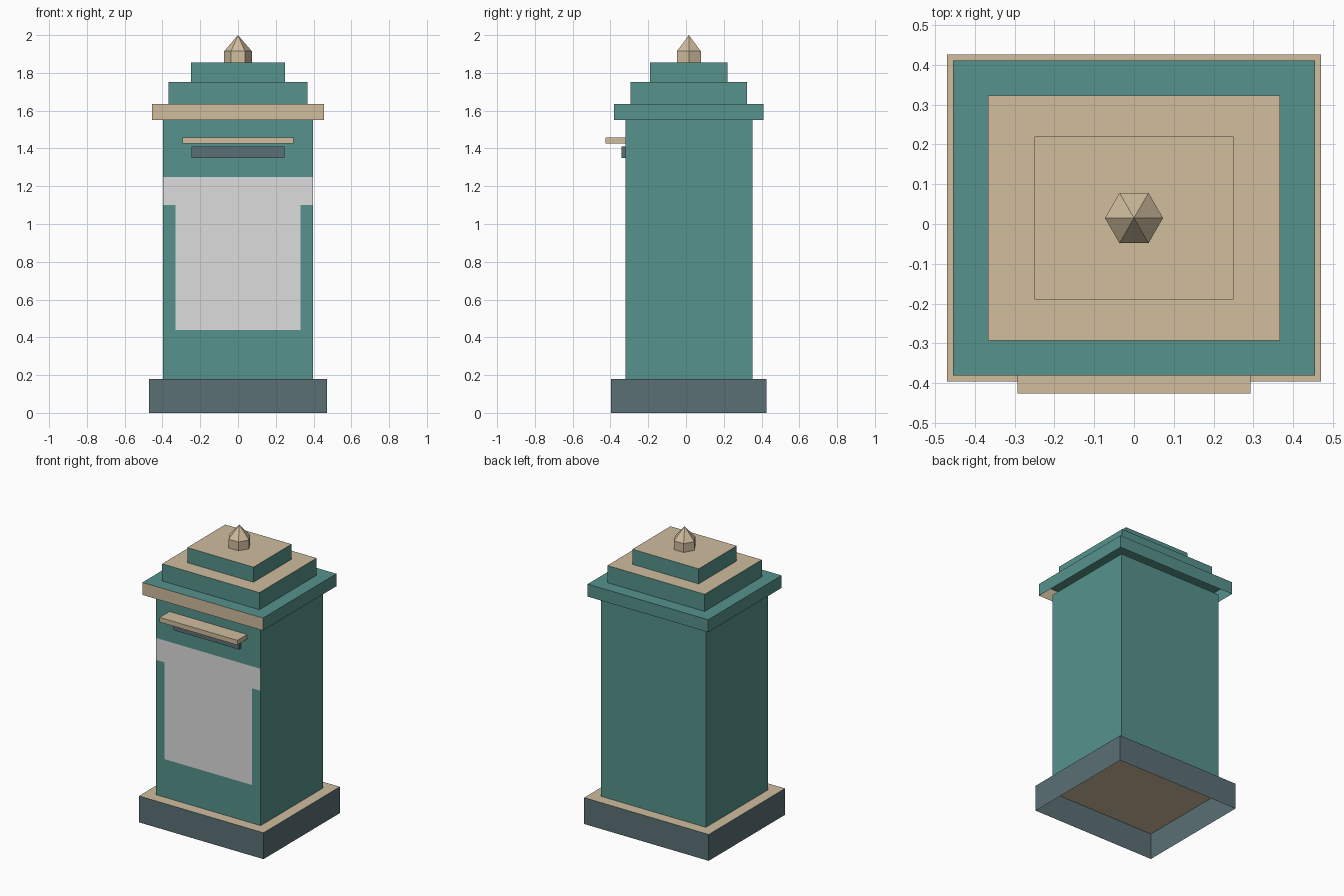
import bpy, bmesh, math
from mathutils import Vector

cube = bpy.data.objects.get("Cube")
if cube:
    bpy.data.objects.remove(cube, do_unlink=True)


def material(name, rgb):
    linear = [((c / 255 + 0.055) / 1.055) ** 2.4 for c in rgb] + [1]
    mat = bpy.data.materials.new(name)
    mat.use_nodes = True
    mat.diffuse_color = linear
    mat.node_tree.nodes["Principled BSDF"].inputs["Base Color"].default_value = linear
    return mat


TEAL = material("teal", (86, 146, 140))
SLATE = material("slate", (91, 112, 118))
TAN = material("tan", (208, 189, 158))
GREY = material("light_grey", (220, 220, 220))

MID_Y = 0.015  # depth centre of the pillar
UP, FRONT = Vector((0, 0, 1)), Vector((0, -1, 0))


def finish(name, bm, mats):
    mesh = bpy.data.meshes.new(name)
    bm.to_mesh(mesh)
    bm.free()
    for mat in mats:
        mesh.materials.append(mat)
    obj = bpy.data.objects.new(name, mesh)
    bpy.context.collection.objects.link(obj)
    return obj


def box_mesh(half_x, y, z, open_dirs=()):
    """Box between two depths and two heights, without the faces in open_dirs."""
    bm = bmesh.new()
    bmesh.ops.create_cube(bm, size=1)
    for v in bm.verts:
        v.co = (2 * half_x * v.co.x, y[v.co.y > 0], z[v.co.z > 0])
    bm.normal_update()
    gone = [f for f in bm.faces if any(f.normal.dot(d) > 0.9 for d in open_dirs)]
    bmesh.ops.delete(bm, geom=gone, context="FACES")
    return bm


def box(name, half_x, y, z, mats, accent=None, open_dirs=()):
    """Box whose face towards accent takes the second material."""
    bm = box_mesh(half_x, y, z, open_dirs)
    for f in bm.faces:
        f.material_index = int(accent is not None and f.normal.dot(accent) > 0.9)
    return finish(name, bm, mats)


def around(half_y):
    return (MID_Y - half_y, MID_Y + half_y)


# Plinth and stepped roof, open underneath
box("plinth", 0.47, around(0.411), (0, 0.18), [SLATE, TAN], UP, [-UP])
box("cornice", 0.455, around(0.396), (1.55, 1.635), [TEAL, TAN], FRONT, [-UP])
box("lower_roof_step", 0.367, around(0.308), (1.635, 1.752), [TEAL, TAN], UP, [-UP])
box("upper_roof_step", 0.25, around(0.205), (1.752, 1.855), [TEAL, TAN], UP, [-UP])

# Pillar body with a painted notice panel cut into the front face
bm = box_mesh(0.396, around(0.336), (0.18, 1.55), [UP, -UP])
cuts = [((0, 0, h), UP) for h in (0.44, 1.10, 1.25)]
cuts += [((s * 0.33, 0, 0), Vector((1, 0, 0))) for s in (-1, 1)]
for co, no in cuts:
    faces = [f for f in bm.faces if f.normal.dot(FRONT) > 0.9]
    geom = faces + list({e for f in faces for e in f.edges})
    geom += list({v for f in faces for v in f.verts})
    bmesh.ops.bisect_plane(bm, geom=geom, plane_co=co, plane_no=no)
    bm.normal_update()
for f in bm.faces:
    c = f.calc_center_median()
    wide = 1.10 < c.z < 1.25
    narrow = 0.44 < c.z < 1.10 and abs(c.x) < 0.33
    f.material_index = int(f.normal.dot(FRONT) > 0.9 and (wide or narrow))
finish("body", bm, [TEAL, GREY])

# Letter slot and the rain ledge above it
front_y = MID_Y - 0.336
box("letter_slot", 0.247, (front_y - 0.021, front_y), (1.35, 1.41), [SLATE])
box("slot_ledge", 0.293, (-0.426, front_y), (1.425, 1.457), [TAN])

# Six-sided finial with a pointed cap
bm = bmesh.new()
rings = []
for z in (1.855, 1.915):
    angles = [i * math.tau / 6 for i in range(6)]
    rings.append([bm.verts.new((0.073 * math.cos(a), MID_Y + 0.073 * math.sin(a), z))
                  for a in angles])
tip = bm.verts.new((0, MID_Y, 2))
low, high = rings
for i in range(6):
    j = (i + 1) % 6
    bm.faces.new((low[i], low[j], high[j], high[i]))
    bm.faces.new((high[i], high[j], tip))
finish("finial", bm, [TAN])
